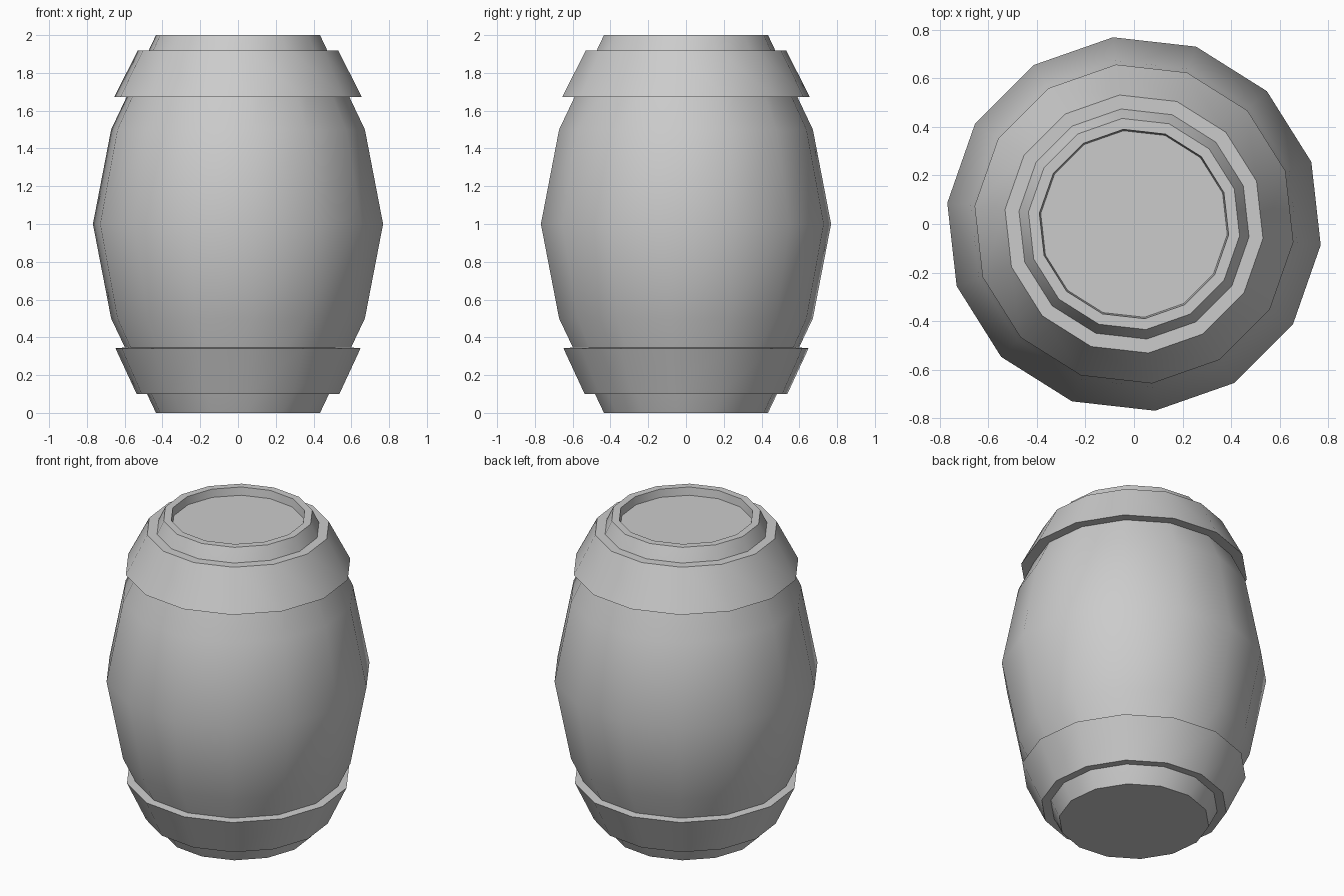
import bpy, bmesh, math

if "Cube" in bpy.data.objects:
    bpy.data.objects.remove(bpy.data.objects["Cube"])

SIDES = 14
PHASE = math.radians(45) - 2 * math.tau / SIDES

grey = bpy.data.materials.new("plain grey")
grey.diffuse_color = (0.6, 0.6, 0.6, 1)
grey.use_nodes = True
grey.node_tree.nodes["Principled BSDF"].inputs["Base Color"].default_value = grey.diffuse_color


def lathe(name, profile, closed):
    """Spin a (radius, z) profile; closed joins last ring to first, otherwise caps both ends."""
    bm = bmesh.new()
    rings = [[bm.verts.new((r * math.cos(PHASE + i * math.tau / SIDES),
                            r * math.sin(PHASE + i * math.tau / SIDES), z))
              for i in range(SIDES)] for r, z in profile]
    pairs = list(zip(rings, rings[1:]))
    if closed:
        pairs.append((rings[-1], rings[0]))
    else:
        bm.faces.new(rings[0])
        bm.faces.new(rings[-1])
    for a, b in pairs:
        for i in range(SIDES):
            j = (i + 1) % SIDES
            bm.faces.new((a[i], a[j], b[j], b[i]))
    bmesh.ops.recalc_face_normals(bm, faces=bm.faces)
    mesh = bpy.data.meshes.new(name)
    bm.to_mesh(mesh)
    bm.free()
    mesh.materials.append(grey)
    ob = bpy.data.objects.new(name, mesh)
    bpy.context.collection.objects.link(ob)
    bpy.ops.object.select_all(action='DESELECT')
    ob.select_set(True)
    bpy.context.view_layer.objects.active = ob
    bpy.ops.object.shade_smooth_by_angle(angle=math.radians(32))


# Bulging body with a recessed lid
lathe("barrel_body", [(0.437, 0), (0.676, 0.5), (0.773, 1), (0.676, 1.5),
                      (0.437, 2), (0.392, 2), (0.386, 1.95)], False)

# Hoops, inner edge sunk slightly into the body
lathe("lower_hoop", [(0.54, 0.1), (0.653, 0.342), (0.59, 0.347), (0.47, 0.105)], True)
lathe("upper_hoop", [(0.534, 1.918), (0.66, 1.672), (0.58, 1.68), (0.46, 1.918)], True)
